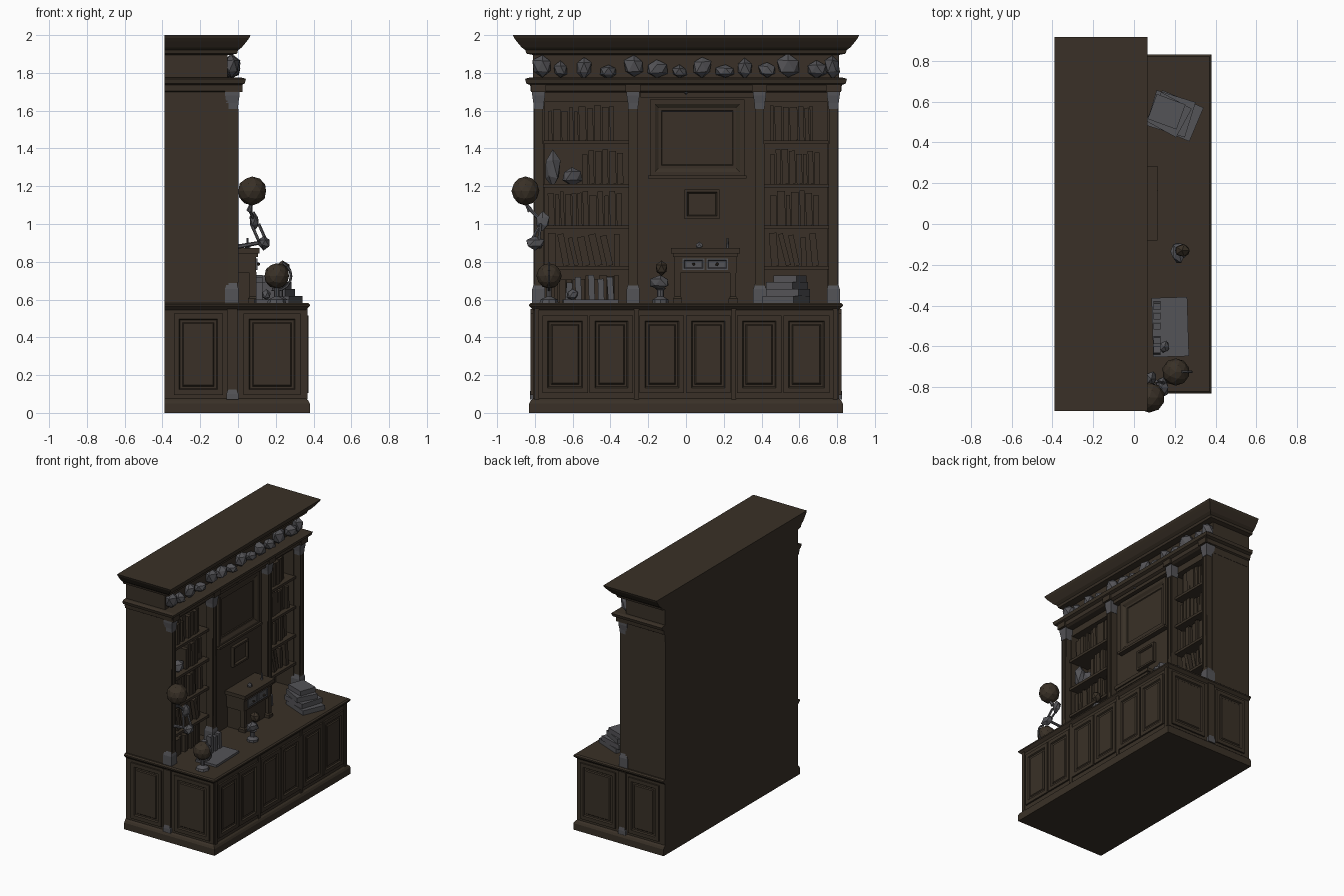
import bpy, bmesh, math, random
from mathutils import Vector, Matrix

random.seed(4)

def material(name, rgb):
    m = bpy.data.materials.new(name)
    m.diffuse_color = (*rgb, 1)
    return m

WOOD = material("dark_brown_wood", (0.041, 0.030, 0.020))
GREY = material("dull_grey", (0.088, 0.087, 0.095))

def finish(name, bm, mat):
    bmesh.ops.recalc_face_normals(bm, faces=bm.faces)
    me = bpy.data.meshes.new(name)
    bm.to_mesh(me)
    bm.free()
    me.materials.append(mat)
    ob = bpy.data.objects.new(name, me)
    bpy.context.collection.objects.link(ob)
    return ob

def add_box(bm, lo, hi, rot=None):
    lo, hi = Vector(lo), Vector(hi)
    mat = Matrix.Translation((lo + hi) / 2)
    if rot:
        mat = mat @ rot
    bmesh.ops.create_cube(bm, size=1, matrix=mat @ Matrix.Diagonal((*(hi - lo), 1)))

def box(name, lo, hi, mat=WOOD, rot=None):
    bm = bmesh.new()
    add_box(bm, lo, hi, rot)
    return finish(name, bm, mat)

def loft(name, rings, mat=WOOD):
    bm = bmesh.new()
    vs = [[bm.verts.new(p) for p in r] for r in rings]
    n = len(vs[0])
    for a, b in zip(vs, vs[1:]):
        for i in range(n):
            j = (i + 1) % n
            bm.faces.new((a[i], a[j], b[j], b[i]))
    bm.faces.new(vs[0][::-1])
    bm.faces.new(vs[-1])
    return finish(name, bm, mat)

def moulding(name, x, y, steps):
    """Slab flush at the back, its profile (outset, z) running round three sides."""
    loft(name, [[(-0.39, -y - o, z), (x + o, -y - o, z), (x + o, y + o, z), (-0.39, y + o, z)]
                for o, z in steps])

def panel(name, c, u, n, w, h, steps, mat=WOOD):
    """Nested rectangles (inset, height) raised from a vertical face."""
    c, u, n, v = Vector(c), Vector(u), Vector(n), Vector((0, 0, 1))
    loft(name, [[c + u * sx * (w / 2 - i) + v * sz * (h / 2 - i) + n * d
                 for sx, sz in ((-1, -1), (1, -1), (1, 1), (-1, 1))] for i, d in steps], mat)

def block(name, cx, cy, steps, mat):
    """Rectangular post from (half x, half y, z)."""
    loft(name, [[(cx + a * i, cy + b * j, z) for i, j in ((-1, -1), (1, -1), (1, 1), (-1, 1))]
                for a, b, z in steps], mat)

def lathe(name, x, y, steps, mat, n=8):
    loft(name, [[(x + r * math.cos(k * math.tau / n), y + r * math.sin(k * math.tau / n), z)
                 for k in range(n)] for r, z in steps], mat)

def rock(name, c, size, mat=GREY, jitter=0.25, sub=1):
    bm = bmesh.new()
    bmesh.ops.create_icosphere(bm, subdivisions=sub, radius=1)
    for v in bm.verts:
        v.co *= 1 + random.uniform(-jitter, jitter * 0.4)
        v.co = Vector(c) + Vector([a * b for a, b in zip(v.co, size)])
    return finish(name, bm, mat)

def rod(name, a, b, r1, r2, mat=GREY):
    a, b = Vector(a), Vector(b)
    bm = bmesh.new()
    m = Matrix.Translation((a + b) / 2) @ (b - a).to_track_quat('Z', 'Y').to_matrix().to_4x4()
    bmesh.ops.create_cone(bm, cap_ends=True, segments=6, radius1=r1, radius2=r2,
                          depth=(b - a).length, matrix=m)
    return finish(name, bm, mat)

# base cabinet with plinth and counter
moulding("plinth", 0.36, 0.81, [(0.02, 0), (0.02, 0.05), (0.012, 0.065), (0, 0.075)])
box("base_cabinet", (-0.39, -0.81, 0.05), (0.36, 0.81, 0.57))
moulding("counter", 0.36, 0.81, [(0, 0.545), (0.01, 0.555), (0.02, 0.565), (0.02, 0.575), (0.01, 0.583)])
DOOR = [(0, 0), (0, 0.012), (0.028, 0.012), (0.034, 0.002), (0.046, 0.002), (0.052, 0.009), (0.06, 0.009)]
for a, b in ((-0.76, -0.52), (-0.51, -0.28), (-0.245, -0.01), (0, 0.235), (0.27, 0.505), (0.515, 0.76)):
    panel("front_door", (0.36, (a + b) / 2, 0.31), (0, 1, 0), (1, 0, 0), b - a, 0.41, DOOR)
for y in (-0.79, -0.263, 0.253, 0.79):
    box("base_post", (0.355, y - 0.013, 0.07), (0.368, y + 0.013, 0.555))
for s in (-1, 1):
    for a, b in ((-0.34, -0.08), (0.03, 0.33)):
        panel("side_door", ((a + b) / 2, s * 0.81, 0.31), (1, 0, 0), (0, s, 0), b - a, 0.43, DOOR)
    block("side_post", -0.03, s * 0.805, [(0.028, 0.018, 0.07), (0.028, 0.018, 0.55)], WOOD)
    block("side_post_foot", -0.03, s * 0.805, [(0.032, 0.022, 0.07), (0.032, 0.022, 0.1), (0.02, 0.018, 0.125)], GREY)

# upper case
box("case_back", (-0.39, -0.78, 0.57), (-0.2, 0.78, 1.75))
box("centre_wall", (-0.22, -0.27, 0.57), (-0.055, 0.38, 1.72))
box("case_top", (-0.39, -0.81, 1.645), (-0.055, 0.81, 1.91))
for s in (-1, 1):
    lo, hi = sorted((s * 0.75, s * 0.808))
    box("case_side", (-0.39, lo, 0.57), (-0.05, hi, 1.72))
COLUMNS = (-0.78, -0.28, 0.39, 0.78)
for y in COLUMNS:
    block("column", -0.03, y, [(0.028, 0.025, 0.6), (0.025, 0.024, 1.72)], WOOD)
    for d in (-0.018, 0.018):
        box("column_rib", (-0.01, y + d - 0.004, 0.69), (0.003, y + d + 0.004, 1.61))
    block("column_base", -0.033, y, [(0.036, 0.034, 0.583), (0.036, 0.034, 0.655), (0.026, 0.024, 0.69)], GREY)
    block("column_capital", -0.03, y, [(0.03, 0.026, 1.61), (0.032, 0.028, 1.64), (0.038, 0.034, 1.68),
                                       (0.038, 0.034, 1.705)], GREY)
    box("capital_block", (-0.07, y - 0.04, 1.7), (0.025, y + 0.04, 1.745))
moulding("lower_cornice", 0.0, 0.81, [(-0.005, 1.695), (0.012, 1.705), (0.015, 1.735), (0.036, 1.745),
                                      (0.042, 1.768), (0.02, 1.775)])
moulding("top_cornice", -0.03, 0.82, [(-0.01, 1.895), (0.025, 1.902), (0.03, 1.92), (0.05, 1.935),
                                      (0.075, 1.965), (0.09, 1.985), (0.096, 2.0)])

# carved stones along the frieze
STONES = ((-0.76, 0.06, 1), (-0.665, 0.04, 0.7), (-0.54, 0.045, 0.9), (-0.41, 0.05, 0.6), (-0.275, 0.06, 1),
          (-0.155, 0.065, 0.8), (-0.035, 0.045, 0.55), (0.085, 0.055, 0.95), (0.21, 0.06, 0.6),
          (0.31, 0.05, 0.85), (0.43, 0.055, 0.7), (0.54, 0.065, 1), (0.69, 0.06, 0.75), (0.775, 0.045, 1))
for y, w, h in STONES:
    rock("frieze_stone", (-0.035, y, 1.77 + 0.065 * h), (0.05, w, 0.068 * h), jitter=0.2)

# shelves and books
def books(name, y0, y1, z, tallest, lean=0.0):
    bm = bmesh.new()
    y = y0
    while y < y1 - 0.015:
        w = min(random.uniform(0.022, 0.045), y1 - y)
        h = tallest * random.uniform(0.82, 1)
        tilt = Matrix.Rotation(random.uniform(0, lean), 4, 'X')
        add_box(bm, (-0.2, y, z), (-0.065 + random.uniform(-0.015, 0.01), y + w - 0.003, z + h), tilt)
        y += w + lean * 0.08
    finish(name, bm, WOOD)

for a, b in ((-0.755, -0.3), (0.41, 0.755)):
    for z in (0.77, 0.985, 1.205, 1.435):
        box("shelf", (-0.21, a, z - 0.012), (-0.035, b, z + 0.008))
        left = a < 0
        start = -0.55 if left and z == 1.205 else (-0.73 if left else 0.445)
        stop = b - (0.08 if z == 1.435 else 0.03)
        books("book_row", start, stop, z + 0.008, 0.185, 0.25 if z == 0.77 else 0.03)
rock("shelf_stone_tall", (-0.09, -0.705, 1.29), (0.05, 0.045, 0.1))
rock("shelf_stone_low", (-0.09, -0.605, 1.255), (0.05, 0.06, 0.055))
books("lower_books", -0.7, -0.35, 0.583, 0.15)

# pictures on the centre wall
FRAME = [(0, 0), (0, 0.025), (0.025, 0.025), (0.045, 0.012), (0.06, 0.012), (0.064, 0.006)]
panel("large_picture", (-0.056, 0.06, 1.455), (0, 1, 0), (1, 0, 0), 0.5, 0.41, FRAME)
box("picture_ledge", (-0.056, -0.2, 1.24), (-0.015, 0.32, 1.258))
panel("small_picture", (-0.056, 0.085, 1.105), (0, 1, 0), (1, 0, 0), 0.185, 0.155,
      [(0, 0), (0, 0.025), (0.014, 0.025), (0.02, 0.01)])
box("wall_ledge", (-0.056, -0.24, 1.67), (-0.01, 0.36, 1.7))
rock("wall_boss", (-0.01, 0, 1.7), (0.015, 0.015, 0.015))

# writing cabinet standing on the counter
box("desk_top", (-0.06, -0.08, 0.845), (0.115, 0.285, 0.872))
box("desk_cornice", (-0.06, -0.068, 0.825), (0.105, 0.273, 0.846))
box("desk_drawer_case", (-0.06, -0.062, 0.74), (0.095, 0.267, 0.828))
box("desk_back", (-0.06, -0.05, 0.583), (0.07, 0.255, 0.745))
for y in (-0.045, 0.25):
    block("desk_leg", 0.08, y, [(0.026, 0.024, 0.58), (0.026, 0.024, 0.605), (0.018, 0.016, 0.615),
                                (0.018, 0.016, 0.745)], WOOD)
for y in (0.04, 0.165):
    panel("desk_drawer", (0.094, y, 0.787), (0, 1, 0), (1, 0, 0), 0.115, 0.06,
          [(0, 0), (0, 0.008), (0.008, 0.008), (0.012, 0.003)], GREY)
    rock("drawer_knob", (0.108, y, 0.787), (0.01, 0.01, 0.01), WOOD)
rock("desk_ornament", (0.05, 0.07, 0.885), (0.02, 0.025, 0.02))
rod("desk_candle", (0.05, 0.22, 0.87), (0.05, 0.22, 0.925), 0.009, 0.005)

# small bust
lathe("bust_pedestal", 0.22, -0.135, [(0.042, 0.583), (0.042, 0.6), (0.018, 0.615), (0.018, 0.65), (0.03, 0.66)], GREY)
rock("bust_shoulders", (0.22, -0.135, 0.69), (0.038, 0.06, 0.04))
rock("bust_head", (0.235, -0.13, 0.765), (0.042, 0.036, 0.042), WOOD, 0.15)

# globe with stand
rock("globe", (0.205, -0.725, 0.725), (0.068, 0.068, 0.068), WOOD, 0.02, 2)
lathe("globe_foot", 0.205, -0.725, [(0.05, 0.583), (0.045, 0.6), (0.014, 0.615), (0.014, 0.66)], GREY)
arc = [(0.205 + 0.076 * math.cos(t), -0.725, 0.725 + 0.076 * math.sin(t))
       for t in [math.radians(-110 + 22 * k) for k in range(9)]]
for p, q in zip(arc, arc[1:]):
    rod("globe_arc", p, q, 0.007, 0.007)

# open papers and instruments
box("paper_sheet", (0.09, -0.65, 0.583), (0.265, -0.36, 0.6), GREY, Matrix.Rotation(0.03, 4, 'Z'))
for y, h in ((-0.62, 0.1), (-0.57, 0.13), (-0.5, 0.14), (-0.45, 0.12), (-0.4, 0.13)):
    box("standing_tool", (0.095, y - 0.016, 0.59), (0.13, y + 0.016, 0.59 + h), GREY,
        Matrix.Rotation(random.uniform(-0.15, 0.15), 4, 'X'))
rock("ink_pot", (0.15, -0.6, 0.625), (0.03, 0.035, 0.035))

# stack of large books
for k, (x, y, w, d, z0, z1) in enumerate(((0.205, 0.53, 0.22, 0.18, 0.583, 0.618), (0.18, 0.54, 0.2, 0.18, 0.618, 0.655),
                                          (0.17, 0.535, 0.17, 0.16, 0.655, 0.692), (0.16, 0.55, 0.15, 0.13, 0.692, 0.728))):
    box("stacked_book", (x - w / 2, y - d / 2, z0), (x + w / 2, y + d / 2, z1), GREY,
        Matrix.Rotation((-0.4, -0.3, -0.5, -0.35)[k], 4, 'Z'))

# hanging balloon toy beside the left column
rock("balloon", (0.075, -0.85, 1.175), (0.077, 0.074, 0.077), WOOD, 0.01, 2)
rod("balloon_neck", (0.07, -0.845, 1.105), (0.06, -0.825, 1.07), 0.008, 0.016)
rod("balloon_stem", (0.06, -0.83, 1.08), (0.085, -0.77, 1.02), 0.008, 0.01)
rock("balloon_rider", (0.085, -0.76, 1.015), (0.03, 0.042, 0.05))
for d in (-0.02, 0.02):
    rod("basket_rope", (0.09 + d, -0.77, 1.0), (0.13 + d, -0.8 + d, 0.91), 0.008, 0.008)
rock("basket", (0.135, -0.8, 0.9), (0.038, 0.06, 0.038))
rod("wall_bracket", (0.0, -0.775, 0.88), (0.11, -0.79, 0.9), 0.012, 0.01)
